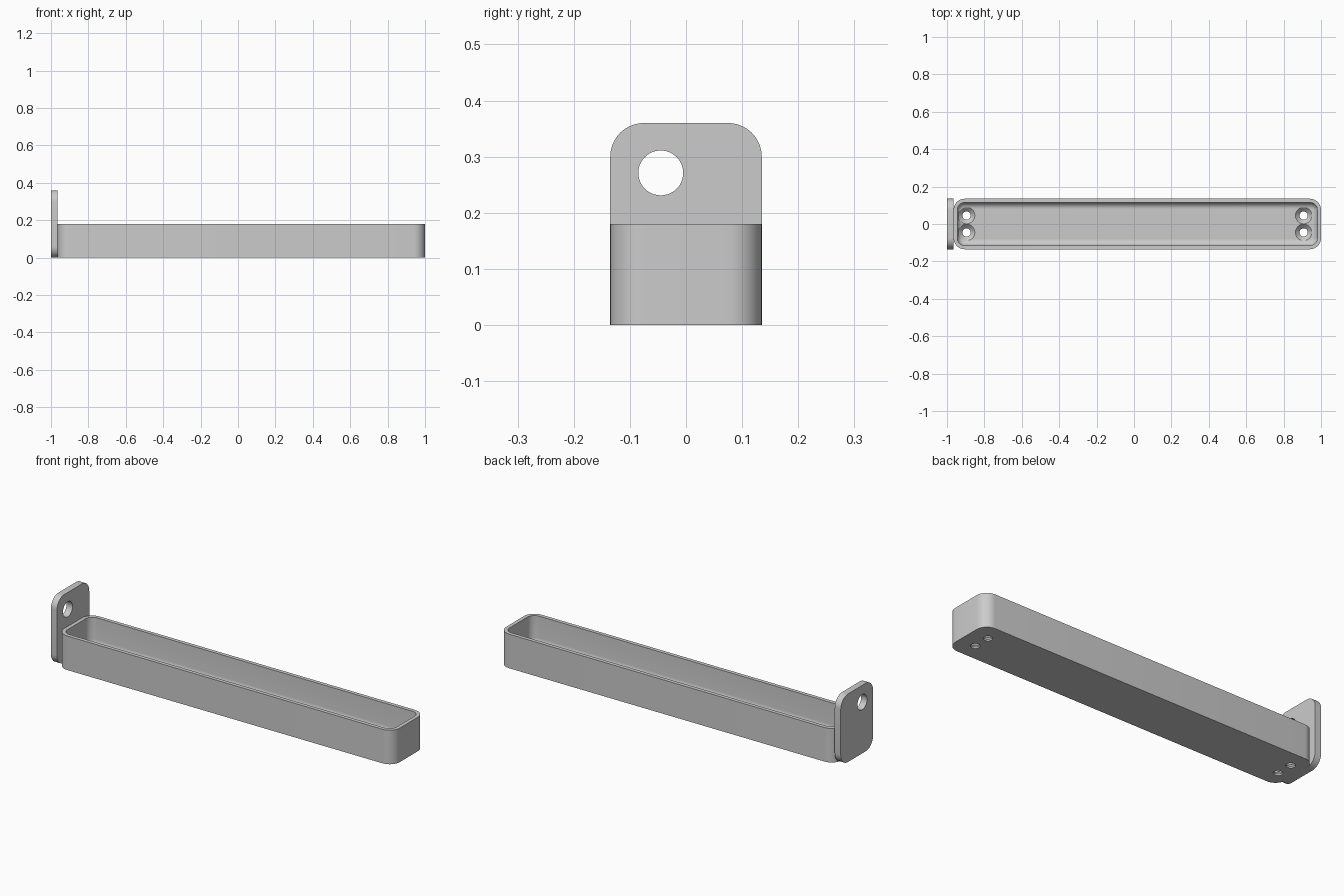
import bpy, bmesh
from math import sin, cos, pi, radians
from mathutils import Matrix

if "Cube" in bpy.data.objects:
    bpy.data.objects.remove(bpy.data.objects["Cube"])

grey = bpy.data.materials.new("plain grey")
grey.use_nodes = True
grey.diffuse_color = (0.6, 0.6, 0.6, 1)
grey.node_tree.nodes["Principled BSDF"].inputs["Base Color"].default_value = (0.6, 0.6, 0.6, 1)


def rounded_rect(half_w, half_h, radius, steps=10):
    """Counter-clockwise outline of a rectangle with rounded corners."""
    points = []
    for corner, (sx, sy) in enumerate([(1, 1), (-1, 1), (-1, -1), (1, -1)]):
        for i in range(steps + 1):
            a = (corner + i / steps) * pi / 2
            points.append((sx * (half_w - radius) + radius * cos(a),
                           sy * (half_h - radius) + radius * sin(a)))
    return points


def loft(name, sections):
    """Skin matching closed sections and cap both ends."""
    bm = bmesh.new()
    rings = [[bm.verts.new(p) for p in section] for section in sections]
    n = len(rings[0])
    for low, high in zip(rings, rings[1:]):
        for i in range(n):
            j = (i + 1) % n
            bm.faces.new((low[i], low[j], high[j], high[i]))
    bm.faces.new(rings[0][::-1])
    bm.faces.new(rings[-1])
    bmesh.ops.recalc_face_normals(bm, faces=bm.faces)
    mesh = bpy.data.meshes.new(name)
    bm.to_mesh(mesh)
    bm.free()
    mesh.materials.append(grey)
    obj = bpy.data.objects.new(name, mesh)
    bpy.context.collection.objects.link(obj)
    return obj


def cut_and_smooth(obj, cutters):
    """Subtract the cutters, remove them and shade the part."""
    bpy.ops.object.select_all(action='DESELECT')
    bpy.context.view_layer.objects.active = obj
    obj.select_set(True)
    for cutter in cutters:
        mod = obj.modifiers.new("hole", 'BOOLEAN')
        mod.operation = 'DIFFERENCE'
        mod.solver = 'EXACT'
        mod.object = cutter
        bpy.ops.object.modifier_apply(modifier=mod.name)
        bpy.data.objects.remove(cutter)
    bpy.ops.object.shade_smooth_by_angle(angle=radians(30))


def turned_cutter(name, profile, matrix, sides=40):
    """Round cutter from (radius, height) pairs."""
    return loft(name, [[matrix @ Matrix.Rotation(2 * pi * i / sides, 4, 'Z')
                        @ Matrix.Translation((r, 0, h)).translation
                        for i in range(sides)] for r, h in profile])


# Tray: outer wall, rim, inner wall and a filleted floor
MID_X, HALF_X, HALF_Y, HEIGHT = 0.0175, 0.9825, 0.135, 0.18
CORNER, WALL, FLOOR, FILLET = 0.06, 0.02, 0.03, 0.034
levels = [(0, 0), (0, HEIGHT), (WALL, HEIGHT)]
for k in range(9):
    a = k / 8 * pi / 2
    levels.append((WALL + FILLET * (1 - cos(a)), FLOOR + FILLET * (1 - sin(a))))
tray = loft("tray", [[(MID_X + x, y, z) for x, y in
                      rounded_rect(HALF_X - inset, HALF_Y - inset, CORNER - inset)]
                     for inset, z in levels])

# Countersunk screw holes in the floor
screw_profile = [(0.022, -0.02), (0.022, 0.008), (0.044, FLOOR), (0.044, FLOOR + 0.02)]
cut_and_smooth(tray, [turned_cutter("screw_hole_cutter", screw_profile,
                                    Matrix.Translation((x, y, 0)))
                      for x in (-0.895, 0.907) for y in (-0.045, 0.045)])

# Upright end plate with one off-centre hole
PLATE_MID = 0.18
plate = loft("end_plate", [[(x, y, PLATE_MID + z) for y, z in
                            rounded_rect(HALF_Y, PLATE_MID, CORNER)]
                           for x in (-1, -0.965)])
cut_and_smooth(plate, [turned_cutter(
    "plate_hole_cutter", [(0.04, -0.1), (0.04, 0.1)],
    Matrix.Translation((-0.98, -0.045, 0.271)) @ Matrix.Rotation(pi / 2, 4, 'Y'))])
